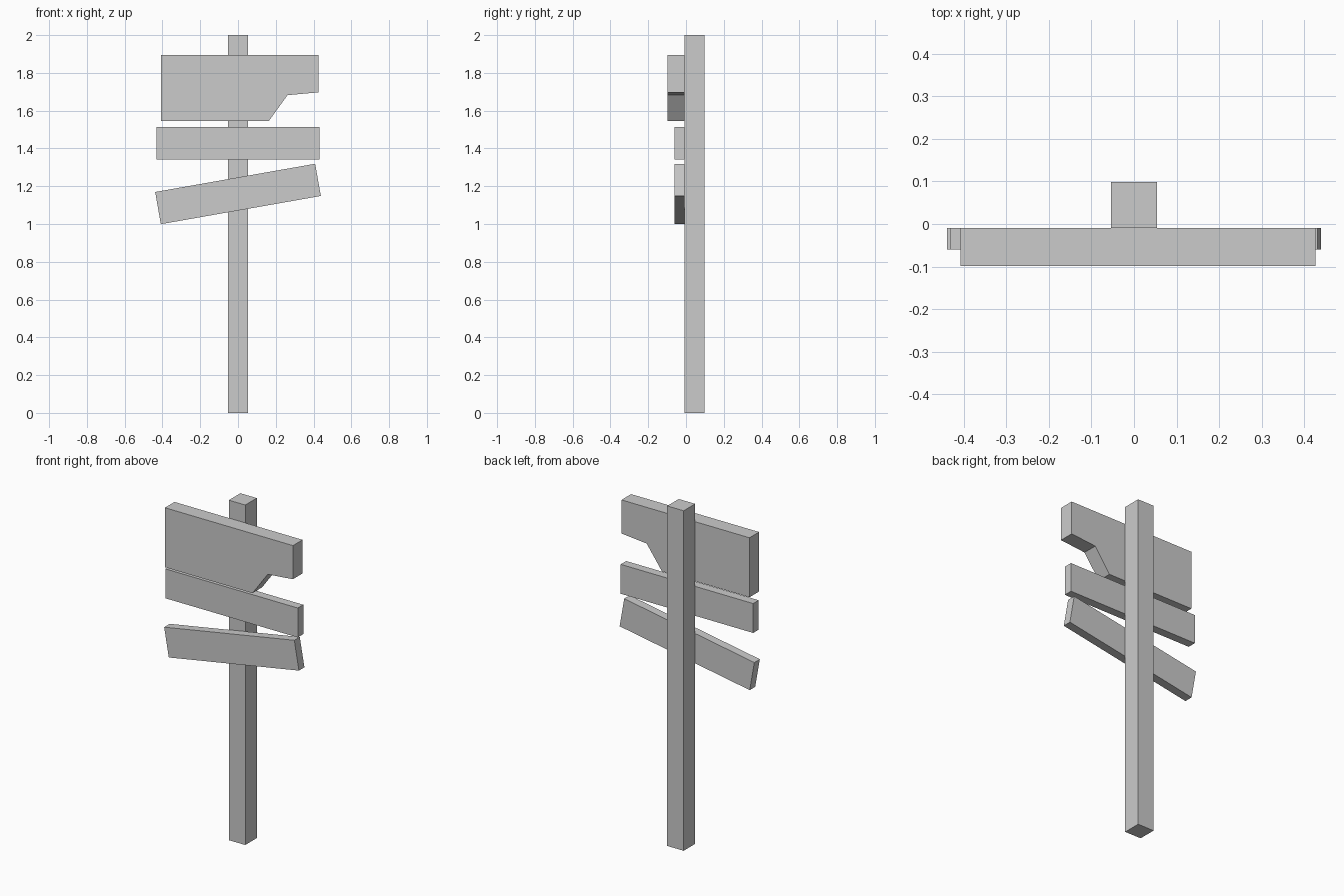
import bpy, bmesh
from math import radians
from mathutils import Matrix

if "Cube" in bpy.data.objects:
    bpy.data.objects.remove(bpy.data.objects["Cube"])

FACE = -0.009  # plane where the boards meet the post


def slab(name, outline, y_front, y_back, centre=(0, 0), tilt=0):
    """Extrude an x/z outline along y, optionally tilted about its centre."""
    bm = bmesh.new()
    face = bm.faces.new([bm.verts.new((x, y_front, z)) for x, z in outline])
    extruded = bmesh.ops.extrude_face_region(bm, geom=[face])["geom"]
    back = [v for v in extruded if isinstance(v, bmesh.types.BMVert)]
    bmesh.ops.translate(bm, verts=back, vec=(0, y_back - y_front, 0))
    bmesh.ops.transform(bm, verts=bm.verts, matrix=Matrix.Rotation(radians(-tilt), 4, 'Y'))
    bmesh.ops.recalc_face_normals(bm, faces=bm.faces)
    mesh = bpy.data.meshes.new(name)
    bm.to_mesh(mesh)
    bm.free()
    obj = bpy.data.objects.new(name, mesh)
    obj.location = (centre[0], 0, centre[1])
    bpy.context.collection.objects.link(obj)
    return obj


def rect(width, height):
    w, h = width / 2, height / 2
    return [(-w, -h), (w, -h), (w, h), (-w, h)]


# Square post
slab("post", rect(0.107, 2.0), FACE, 0.098, centre=(0, 1.0))

# Large top board with a broken lower right corner
slab("broken_top_board",
     [(-0.407, 1.545), (0.163, 1.545), (0.262, 1.682),
      (0.426, 1.697), (0.426, 1.895), (-0.407, 1.895)],
     -0.098, FACE)

# Two narrow boards, the lower one hanging crooked
slab("middle_board", rect(0.862, 0.173), -0.06, FACE, centre=(0, 1.428))
slab("tilted_board", rect(0.86, 0.173), -0.06, FACE, centre=(0, 1.159), tilt=10)
